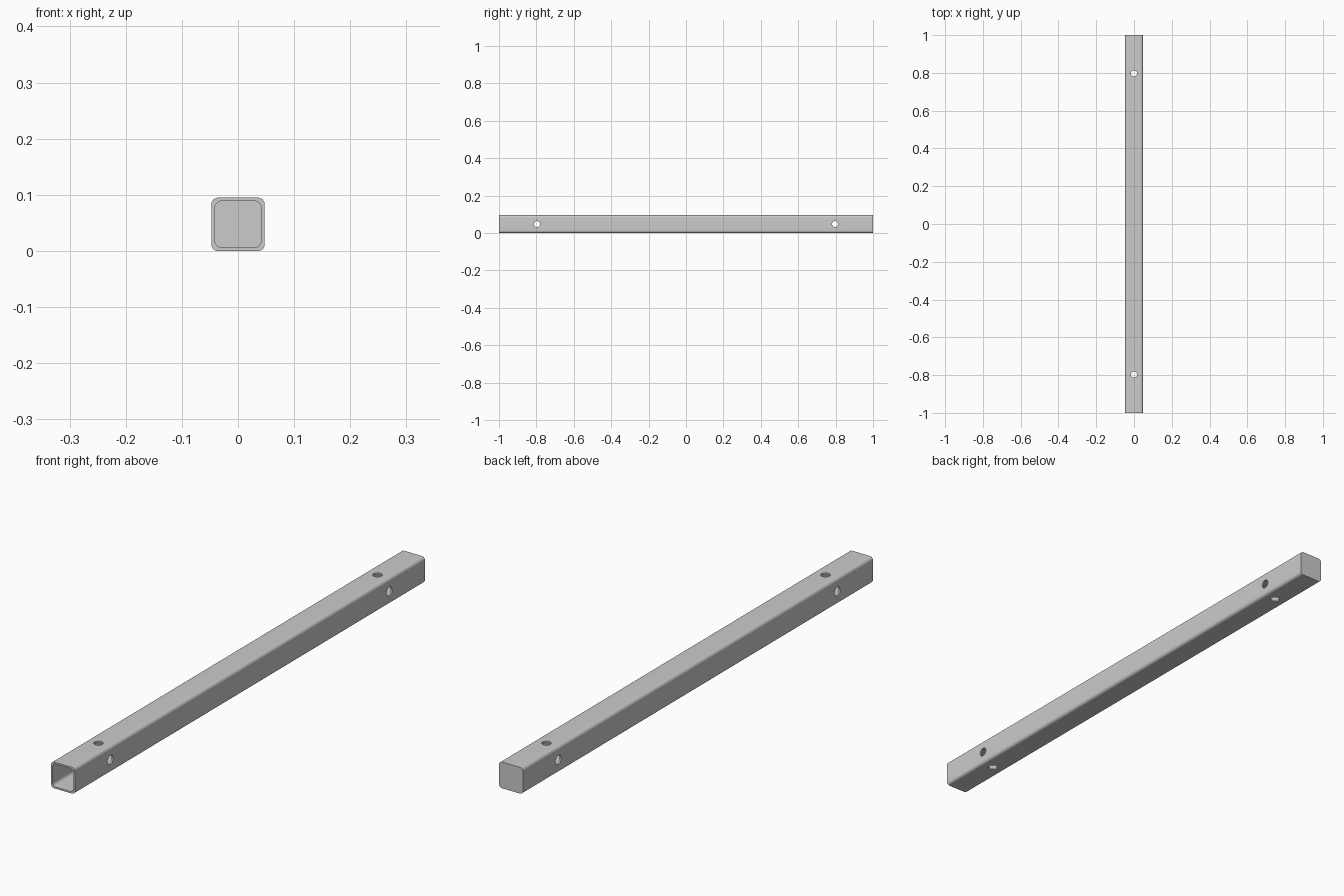
import bpy, bmesh
from math import sin, cos, pi

if "Cube" in bpy.data.objects:
    bpy.data.objects.remove(bpy.data.objects["Cube"])

W, WALL, L = 0.095, 0.006, 2.0
CZ = W / 2


def rounded_square(half, r, seg=8):
    pts = []
    for k, (sx, sz) in enumerate([(1, 1), (-1, 1), (-1, -1), (1, -1)]):
        for i in range(seg + 1):
            a = (k + i / seg) * pi / 2
            pts.append((sx * (half - r) + r * cos(a), CZ + sz * (half - r) + r * sin(a)))
    return pts


# Square tube: open at the front, closed at the back
bm = bmesh.new()


def ring(half, r, y):
    return [bm.verts.new((x, y, z)) for x, z in rounded_square(half, r)]


rings = [ring(W / 2, 0.012, L / 2), ring(W / 2, 0.012, -L / 2),
         ring(W / 2 - WALL, 0.013, -L / 2), ring(W / 2 - WALL, 0.013, L / 2 - WALL)]
n = len(rings[0])
for a, b in zip(rings, rings[1:]):
    for i in range(n):
        j = (i + 1) % n
        bm.faces.new((a[i], a[j], b[j], b[i]))
bm.faces.new(rings[0])
bm.faces.new(rings[-1])
bmesh.ops.recalc_face_normals(bm, faces=bm.faces)
mesh = bpy.data.meshes.new("square_tube")
bm.to_mesh(mesh)
bm.free()
tube = bpy.data.objects.new("square_tube", mesh)
bpy.context.collection.objects.link(tube)

# Bolt holes through both pairs of walls near each end
for y in (-0.797, 0.797):
    for axis, rot in (("vertical", (0, 0, 0)), ("sideways", (0, pi / 2, 0))):
        bpy.ops.mesh.primitive_cylinder_add(vertices=32, radius=0.016, depth=0.2,
                                            location=(0, y, CZ), rotation=rot)
        cutter = bpy.context.object
        cutter.name = f"{axis}_hole_cutter"
        cutter.hide_render = True
        mod = tube.modifiers.new("hole", "BOOLEAN")
        mod.operation, mod.solver, mod.object = "DIFFERENCE", "EXACT", cutter
        bpy.context.view_layer.objects.active = tube
        bpy.ops.object.modifier_apply(modifier=mod.name)
        bpy.data.objects.remove(cutter)

bpy.ops.object.select_all(action="DESELECT")
tube.select_set(True)
bpy.context.view_layer.objects.active = tube
bpy.ops.object.shade_smooth_by_angle(angle=pi / 6)
